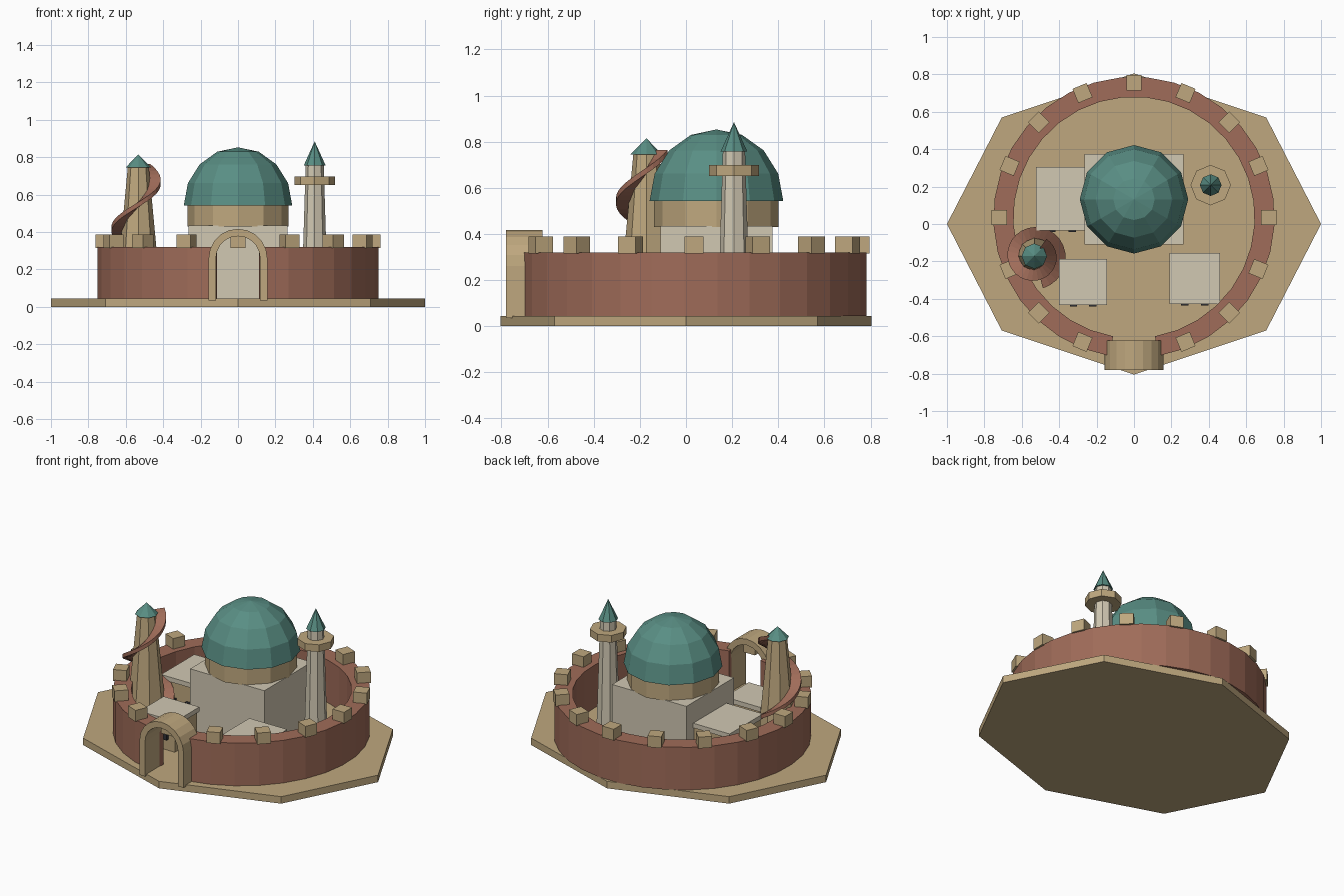
import bpy, bmesh, math
from math import cos, sin, pi, radians

if "Cube" in bpy.data.objects:
    bpy.data.objects.remove(bpy.data.objects["Cube"])


def material(name, rgb):
    m = bpy.data.materials.new(name)
    m.diffuse_color = (*rgb, 1)
    m.use_nodes = True
    m.node_tree.nodes["Principled BSDF"].inputs["Base Color"].default_value = m.diffuse_color
    return m


SAND = material("sandstone", (0.52, 0.39, 0.21))
BRICK = material("brick", (0.35, 0.15, 0.10))
STONE = material("pale_stone", (0.64, 0.58, 0.45))
TEAL = material("teal_tile", (0.10, 0.27, 0.23))
DARK = material("dark_opening", (0.03, 0.03, 0.035))


def make(name, verts, faces, mat):
    me = bpy.data.meshes.new(name)
    me.from_pydata(verts, [], faces)
    bm = bmesh.new()
    bm.from_mesh(me)
    bmesh.ops.recalc_face_normals(bm, faces=bm.faces)
    bm.to_mesh(me)
    bm.free()
    me.materials.append(mat)
    ob = bpy.data.objects.new(name, me)
    bpy.context.collection.objects.link(ob)
    return ob


def box(name, lo, hi, mat):
    """Axis-aligned box between two corners."""
    c = [(a + b) / 2 for a, b in zip(lo, hi)]
    bpy.ops.mesh.primitive_cube_add(size=1, location=c)
    ob = bpy.context.object
    ob.name = name
    ob.scale = [b - a for a, b in zip(lo, hi)]
    ob.data.materials.append(mat)
    return ob


def lathe(name, profile, sides, mat, centre=(0, 0), y_scale=1):
    """Turn (radius, z) points about a vertical axis; radius 0 makes a tip."""
    cx, cy = centre
    verts, rings, faces = [], [], []
    for r, z in profile:
        n = 1 if r == 0 else sides
        rings.append([len(verts) + i for i in range(n)])
        for i in range(n):
            a = 2 * pi * i / sides
            verts.append((cx + r * cos(a), cy + r * sin(a) * y_scale, z))
    for lo, hi in zip(rings, rings[1:]):
        for i in range(sides):
            j = (i + 1) % sides
            if len(hi) == 1:
                faces.append((lo[i], lo[j], hi[0]))
            else:
                faces.append((lo[i], lo[j], hi[j], hi[i]))
    for ring in (rings[0], rings[-1]):
        if len(ring) > 1:
            faces.append(ring)
    return make(name, verts, faces, mat)


def sweep(name, sections, mat):
    """Skin a row of four-point sections and cap the ends."""
    verts = [p for s in sections for p in s]
    faces = []
    for k in range(len(sections) - 1):
        for i in range(4):
            j = (i + 1) % 4
            faces.append((4*k + i, 4*k + j, 4*k + 4 + j, 4*k + 4 + i))
    n = len(verts)
    faces += [(0, 1, 2, 3), (n - 4, n - 3, n - 2, n - 1)]
    return make(name, verts, faces, mat)


FLOOR = 0.045
WALL_Y = 0.035

# Ground slab
lathe("ground_slab", [(1, 0), (1, FLOOR)], 8, SAND, y_scale=0.805)

# Ring wall, open at the gate
sections = []
for i in range(32):
    a = radians(-80 + 340 * i / 31)
    sections.append([(r * cos(a), WALL_Y + r * sin(a), z)
                     for r, z in ((0.645, FLOOR), (0.752, FLOOR), (0.752, 0.32), (0.645, 0.32))])
sweep("ring_wall", sections, BRICK)

# Battlements
for i in range(16):
    a = 2 * pi * i / 16
    x, y = 0.72 * cos(a), WALL_Y + 0.72 * sin(a)
    ob = box("battlement", (x - .041, y - .041, 0.315), (x + .041, y + .041, 0.388), SAND)
    ob.rotation_euler.z = a

# Gate arch
RO, RI, SPRING, Y0, Y1 = 0.157, 0.118, 0.26, -0.78, -0.622
path = [(1, 0, 0.035)] + [(cos(pi * i / 10), sin(pi * i / 10), SPRING) for i in range(11)] + [(-1, 0, 0.035)]
sweep("gate_arch", [[(RI * c, Y0, z + RI * s), (RO * c, Y0, z + RO * s),
                     (RO * c, Y1, z + RO * s), (RI * c, Y1, z + RI * s)] for c, s, z in path], SAND)

# Main hall with drum and dome
box("main_hall", (-0.265, -0.11, FLOOR), (0.265, 0.375, 0.435), STONE)
lathe("dome_drum", [(0.27, 0.43), (0.27, 0.55)], 12, SAND, (0, 0.132))
dome = [(0.29 * cos(pi * i / 8), 0.542 + 0.311 * sin(pi * i / 8)) for i in range(4)]
lathe("dome", dome + [(0, 0.853)], 12, TEAL, (0, 0.132))

# Slender tower with balcony
T = (0.41, 0.208)
lathe("slender_tower_shaft", [(0.07, FLOOR), (0.048, 0.77)], 8, STONE, T)
lathe("slender_tower_balcony", [(0.108, 0.652), (0.108, 0.698)], 8, SAND, T)
lathe("slender_tower_cap", [(0.058, 0.757), (0, 0.885)], 8, TEAL, T)

# Tapered tower with spiral ramp
S = (-0.533, -0.172)
lathe("spiral_tower_shaft", [(0.122, FLOOR), (0.056, 0.75)], 8, SAND, S)
lathe("spiral_tower_cap", [(0.068, 0.745), (0, 0.815)], 8, TEAL, S)
sections = []
for i in range(37):
    t = i / 36
    a = radians(-75 + 490 * t)
    z = 0.06 + 0.69 * t
    inner = 0.114 - 0.062 * t
    outer = 0.178 - 0.066 * t
    sections.append([(S[0] + r * cos(a), S[1] + r * sin(a), z + dz)
                     for r, dz in ((inner, -.012), (outer, -.012), (outer, .014), (inner, .014))])
sweep("spiral_ramp", sections, BRICK)

# Small houses: body, roof slab and two front windows
for x0, x1, y0, y1, top in ((-0.525, -0.245, -0.035, 0.305, 0.30),
                            (-0.40, -0.145, -0.433, -0.187, 0.25),
                            (0.19, 0.46, -0.428, -0.155, 0.255)):
    box("house_body", (x0 + .01, y0 + .01, FLOOR), (x1 - .01, y1 - .01, top - .03), SAND)
    box("house_roof", (x0, y0, top - .03), (x1, y1, top), STONE)
    for f in (0.3, 0.7):
        wx = x0 + f * (x1 - x0)
        box("house_window", (wx - .02, y0 - .008, 0.115), (wx + .02, y0 + .02, 0.17), DARK)
